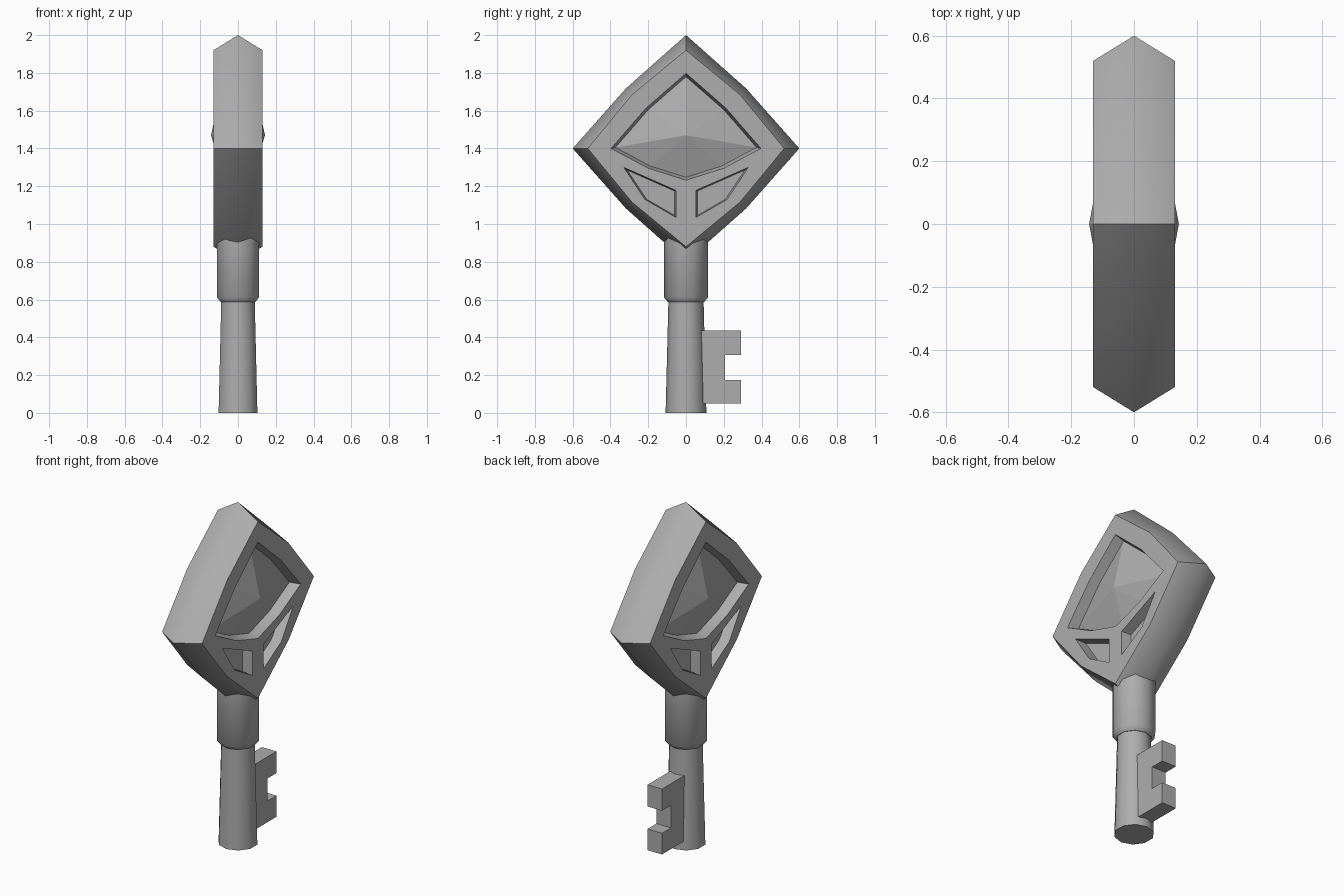
import bpy
import bmesh
import math
from mathutils import Vector

cube = bpy.data.objects.get("Cube")
if cube:
    bpy.data.objects.remove(cube, do_unlink=True)

metal = bpy.data.materials.new("grey_metal")
metal.use_nodes = True
GREY = (0.42, 0.42, 0.42, 1.0)
metal.diffuse_color = GREY
metal.node_tree.nodes["Principled BSDF"].inputs["Base Color"].default_value = GREY


def loft(name, rings, apex=None):
    """Skin a stack of rings, closed with caps or with a point at the end."""
    bm = bmesh.new()
    loops = [[bm.verts.new(p) for p in ring] for ring in rings]
    n = len(loops[0])
    for a, b in zip(loops, loops[1:]):
        for i in range(n):
            j = (i + 1) % n
            bm.faces.new((a[i], a[j], b[j], b[i]))
    bm.faces.new(loops[0])
    if apex:
        tip = bm.verts.new(apex)
        for i in range(n):
            bm.faces.new((loops[-1][i], loops[-1][(i + 1) % n], tip))
    else:
        bm.faces.new(loops[-1])
    bmesh.ops.recalc_face_normals(bm, faces=bm.faces)
    mesh = bpy.data.meshes.new(name)
    bm.to_mesh(mesh)
    bm.free()
    mesh.materials.append(metal)
    obj = bpy.data.objects.new(name, mesh)
    bpy.context.collection.objects.link(obj)
    return obj


def smooth(obj, degrees):
    bpy.ops.object.select_all(action='DESELECT')
    obj.select_set(True)
    bpy.context.view_layer.objects.active = obj
    bpy.ops.object.shade_smooth_by_angle(angle=math.radians(degrees))


def side_ring(x, outline, scale=1.0, centre=(0, 0)):
    """Outline in the y-z plane, scaled about a centre, at a given x."""
    cy, cz = centre
    return [(x, cy + (y - cy) * scale, cz + (z - cz) * scale) for y, z in outline]


def diamond(corner, mid):
    """Four-cornered outline with gently bulging sides."""
    quarter = [Vector((corner, 0)), Vector((mid, mid))]
    pts = []
    for y, z in quarter:
        pts.append((y, z))
    for _ in range(3):
        pts += [(-z, y) for y, z in pts[-2:]]
    return [(y, z + 1.4) for y, z in pts]


def round_ring(z, radius, sides=10):
    return [(radius * math.sin(math.tau * i / sides),
             radius * math.cos(math.tau * i / sides), z) for i in range(sides)]


# Head: bulged diamond with a ridge around its rim
FACE = 0.13
rim = diamond(0.52, 0.285)
head = loft("head", [side_ring(-FACE, rim),
                     side_ring(0, diamond(0.6, 0.318)),
                     side_ring(FACE, rim)])

# Recess outlines: large gem window and two small windows below it
gem_half = [(0, 1.798), (0.212, 1.613), (0.397, 1.4), (0.2, 1.295), (0, 1.232)]
gem_window = gem_half + [(-y, z) for y, z in gem_half[-2:0:-1]]
small_window = [(0.33, 1.3), (0.053, 1.178), (0.053, 1.035), (0.217, 1.13)]
GEM_CENTRE = (0, 1.49)
DEPTH = 0.058


def cut_recess(outline, centre, taper, side):
    cutter = loft("recess_cutter", [
        side_ring(side * (FACE - DEPTH), outline, 1 - taper, centre),
        side_ring(side * (FACE + DEPTH), outline, 1 + taper, centre)])
    cutter.hide_render = True
    mod = head.modifiers.new("recess", 'BOOLEAN')
    mod.operation = 'DIFFERENCE'
    mod.solver = 'EXACT'
    mod.object = cutter
    return cutter


cutters = []
for side in (-1, 1):
    cutters.append(cut_recess(gem_window, GEM_CENTRE, 0.06, side))
    for flip in (-1, 1):
        outline = [(flip * y, z) for y, z in small_window]
        cutters.append(cut_recess(outline, (flip * 0.14, 1.15), 0.1, side))

# Apply the cuts and remove the cutters
depsgraph = bpy.context.evaluated_depsgraph_get()
cut_mesh = bpy.data.meshes.new_from_object(head.evaluated_get(depsgraph))
head.modifiers.clear()
head.data = cut_mesh
for cutter in cutters:
    bpy.data.objects.remove(cutter, do_unlink=True)
smooth(head, 55)

# Gems: low faceted points set in the large windows
for side, label in ((1, "left_gem"), (-1, "right_gem")):
    loft(label, [side_ring(side * 0.06, gem_window, 0.94, GEM_CENTRE),
                 side_ring(side * 0.073, gem_window, 0.94, GEM_CENTRE)],
         apex=(side * 0.143, 0, 1.47))

# Collar and tapering shaft
collar = loft("collar", [round_ring(0.587, 0.096), round_ring(0.612, 0.117),
                         round_ring(0.96, 0.117)])
shaft = loft("shaft", [round_ring(0, 0.108), round_ring(0.6, 0.093)])
for part in (collar, shaft):
    smooth(part, 40)

# Key bit: plate with a square notch
bit_outline = [(0.06, 0.05), (0.29, 0.05), (0.29, 0.175), (0.207, 0.175),
               (0.207, 0.307), (0.29, 0.307), (0.29, 0.435), (0.06, 0.435)]
loft("key_bit", [side_ring(-0.047, bit_outline), side_ring(0.047, bit_outline)])
